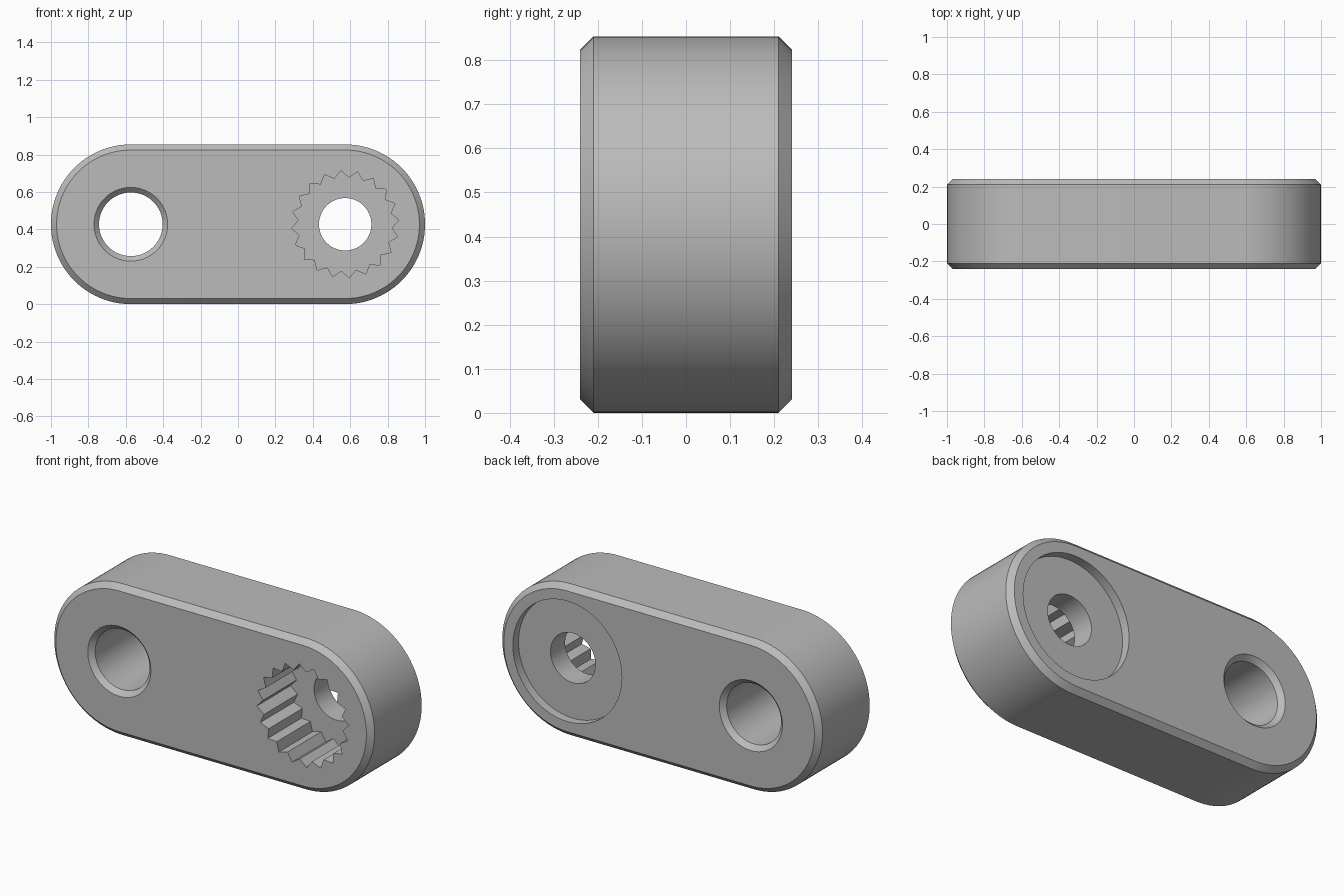
import bpy, bmesh
from math import sin, cos, pi, radians

cube = bpy.data.objects.get("Cube")
if cube:
    bpy.data.objects.remove(cube, do_unlink=True)

R = 0.427            # end radius, also the height of the centre line
CX = 1 - R           # distance of each end centre from the middle
HALF = 0.24          # half thickness
BEVEL = 0.03

grey = bpy.data.materials.new("plain grey")
grey.use_nodes = True
colour = (0.5, 0.5, 0.5, 1)
grey.diffuse_color = colour
grey.node_tree.nodes["Principled BSDF"].inputs["Base Color"].default_value = colour


def circle(cx, r, n=96):
    return [(cx + r * cos(2 * pi * i / n), R + r * sin(2 * pi * i / n)) for i in range(n)]


def slot(r, n=48):
    """Outline with two parallel sides and round ends."""
    arc = [(-pi / 2 + pi * i / n) for i in range(n + 1)]
    right = [(CX + r * cos(a), R + r * sin(a)) for a in arc]
    left = [(-CX - r * cos(a), R - r * sin(a)) for a in arc]
    return right + left


def serration(cx, outer, inner, teeth, turn):
    """Star outline with one point per tooth."""
    points = []
    for i in range(teeth * 2):
        a = turn + pi * i / teeth
        r = inner if i % 2 else outer
        points.append((cx + r * cos(a), R + r * sin(a)))
    return points


def loft(name, sections):
    """Closed solid through (y, outline) sections."""
    bm = bmesh.new()
    rings = [[bm.verts.new((x, y, z)) for x, z in outline] for y, outline in sections]
    for a, b in zip(rings, rings[1:]):
        for i in range(len(a)):
            j = (i + 1) % len(a)
            bm.faces.new((a[i], a[j], b[j], b[i]))
    bm.faces.new(rings[0])
    bm.faces.new(rings[-1])
    bmesh.ops.recalc_face_normals(bm, faces=bm.faces)
    mesh = bpy.data.meshes.new(name)
    bm.to_mesh(mesh)
    bm.free()
    mesh.materials.append(grey)
    obj = bpy.data.objects.new(name, mesh)
    bpy.context.collection.objects.link(obj)
    return obj


# Chamfered link body
body = loft("link_body", [
    (-HALF, slot(R - BEVEL)),
    (-HALF + BEVEL, slot(R)),
    (HALF - BEVEL, slot(R)),
    (HALF, slot(R - BEVEL)),
])

# Pivot hole, countersunk on both faces
bore, flare, out = 0.17, 0.027, 0.02
cutters = [loft("pivot_hole_cutter", [
    (-HALF - out, circle(-CX, bore + flare + out)),
    (-HALF + flare, circle(-CX, bore)),
    (HALF - flare, circle(-CX, bore)),
    (HALF + out, circle(-CX, bore + flare + out)),
])]

# Toothed socket in the front, screw hole through the web, round recess in the back
socket = serration(CX, 0.288, 0.25, 20, radians(4.5))
cutters.append(loft("socket_cutter", [(-0.3, socket), (0.06, socket)]))
cutters.append(loft("screw_hole_cutter", [(-0.1, circle(CX, 0.14)), (0.22, circle(CX, 0.14))]))
cutters.append(loft("recess_cutter", [(0.19, circle(CX, 0.34)), (0.3, circle(CX, 0.34))]))

bpy.ops.object.select_all(action='DESELECT')
body.select_set(True)
bpy.context.view_layer.objects.active = body
for cutter in cutters:
    cutter.hide_render = True
    mod = body.modifiers.new(cutter.name, 'BOOLEAN')
    mod.operation = 'DIFFERENCE'
    mod.solver = 'EXACT'
    mod.object = cutter
    bpy.ops.object.modifier_apply(modifier=mod.name)
    bpy.data.objects.remove(cutter, do_unlink=True)

bpy.ops.object.shade_smooth_by_angle(angle=radians(25))
